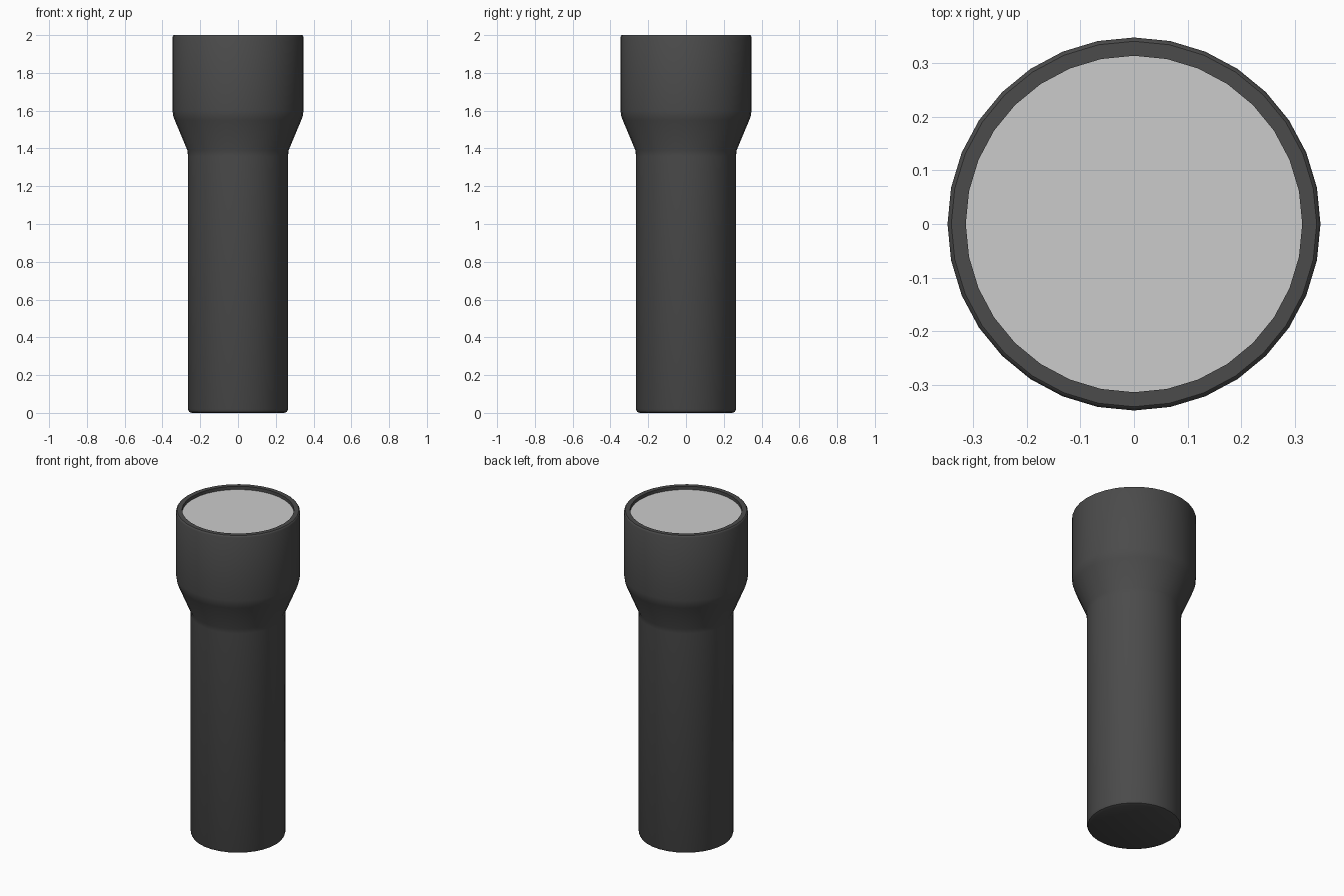
import bpy, bmesh, math

if "Cube" in bpy.data.objects:
    bpy.data.objects.remove(bpy.data.objects["Cube"])

SIDES = 32


def lathe(name, profile):
    """Revolve (radius, z) points around z; radius 0 makes a pole."""
    bm = bmesh.new()
    rings = []
    for r, z in profile:
        if r == 0:
            rings.append([bm.verts.new((0, 0, z))] * SIDES)
        else:
            rings.append([bm.verts.new((r * math.cos(2 * math.pi * i / SIDES),
                                        r * math.sin(2 * math.pi * i / SIDES), z))
                          for i in range(SIDES)])
    for a, b in zip(rings, rings[1:]):
        for i in range(SIDES):
            j = (i + 1) % SIDES
            bm.faces.new(dict.fromkeys((a[i], a[j], b[j], b[i])))
    bmesh.ops.recalc_face_normals(bm, faces=bm.faces[:])
    mesh = bpy.data.meshes.new(name)
    bm.to_mesh(mesh)
    bm.free()
    obj = bpy.data.objects.new(name, mesh)
    bpy.context.collection.objects.link(obj)
    bpy.ops.object.select_all(action='DESELECT')
    obj.select_set(True)
    bpy.context.view_layer.objects.active = obj
    bpy.ops.object.shade_smooth_by_angle(angle=math.radians(35))
    return obj


dark = bpy.data.materials.new("dark_casing")
dark.diffuse_color = (0.07, 0.07, 0.07, 1)
dark.use_nodes = True
dark.node_tree.nodes["Principled BSDF"].inputs["Base Color"].default_value = dark.diffuse_color

# Torch casing: rounded foot, straight handle, flared head, recessed rim
casing = lathe("casing", [
    (0, 0), (0.245, 0), (0.259, 0.006), (0.265, 0.02),
    (0.265, 1.36), (0.268, 1.39), (0.335, 1.55), (0.343, 1.573), (0.347, 1.60),
    (0.347, 1.99), (0.344, 1.997), (0.340, 2.0),
    (0.313, 2.0), (0.313, 1.975)])
casing.data.materials.append(dark)

# Lens disc set just inside the rim
lens = lathe("lens", [(0.313, 1.98), (0, 1.98)])
for p in lens.data.polygons:
    if p.normal.z < 0:
        lens.data.flip_normals()
        break
